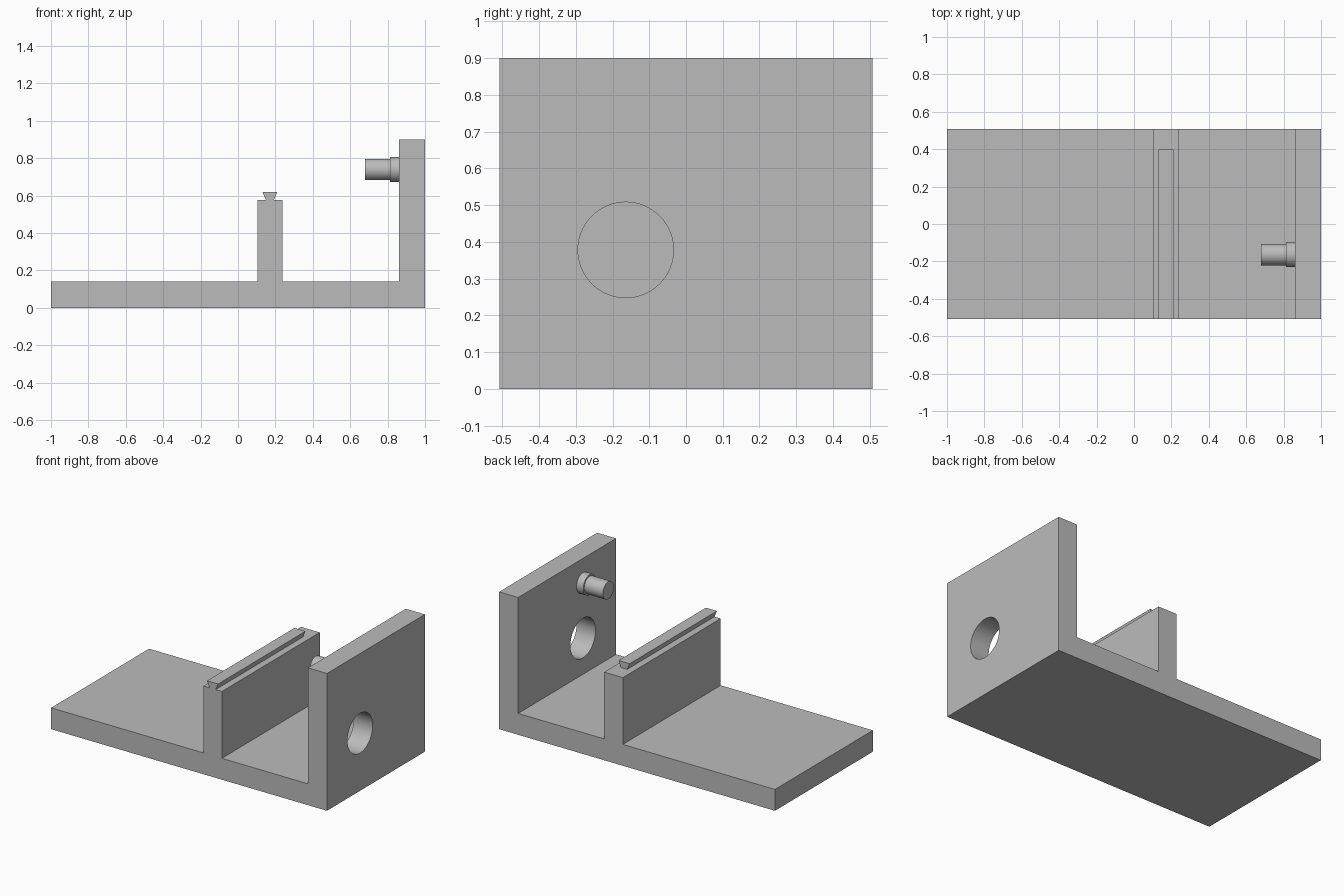
import bpy, bmesh, math
from mathutils import Matrix, Vector

if "Cube" in bpy.data.objects:
    bpy.data.objects.remove(bpy.data.objects["Cube"], do_unlink=True)

# Single plain grey
grey = bpy.data.materials.new("light grey")
grey.use_nodes = True
colour = (0.5, 0.5, 0.5, 1)
grey.diffuse_color = colour
grey.node_tree.nodes["Principled BSDF"].inputs["Base Color"].default_value = colour


def finish(name, bm):
    bmesh.ops.recalc_face_normals(bm, faces=bm.faces)
    mesh = bpy.data.meshes.new(name)
    bm.to_mesh(mesh)
    bm.free()
    mesh.materials.append(grey)
    obj = bpy.data.objects.new(name, mesh)
    bpy.context.collection.objects.link(obj)
    return obj


def select(obj):
    bpy.ops.object.select_all(action="DESELECT")
    obj.select_set(True)
    bpy.context.view_layer.objects.active = obj


def extrude_profile(name, points, y0, y1):
    """Extrude an x-z outline along y."""
    bm = bmesh.new()
    face = bm.faces.new([bm.verts.new((x, y0, z)) for x, z in points])
    new = bmesh.ops.extrude_face_region(bm, geom=[face])["geom"]
    verts = [v for v in new if isinstance(v, bmesh.types.BMVert)]
    bmesh.ops.translate(bm, verts=verts, vec=(0, y1 - y0, 0))
    return finish(name, bm)


def rod(name, x0, x1, y, z, radius):
    """Capped cylinder lying along x."""
    bm = bmesh.new()
    place = Matrix.Translation(Vector(((x0 + x1) / 2, y, z))) @ Matrix.Rotation(math.pi / 2, 4, "Y")
    bmesh.ops.create_cone(bm, cap_ends=True, segments=64, radius1=radius,
                          radius2=radius, depth=x1 - x0, matrix=place)
    return finish(name, bm)


def smooth(obj):
    select(obj)
    bpy.ops.object.shade_smooth_by_angle(angle=math.radians(30))


HALF_Y = 0.507
BASE_Z = 0.14
RIB = (0.103, 0.238)
RIB_Z = 0.578
WALL_X, WALL_Z = 0.862, 0.9
AXIS_Y = -0.164

# Bracket body: base plate, middle rib and end wall in one outline
body = extrude_profile("bracket_body", [
    (-1, 0), (1, 0), (1, WALL_Z), (WALL_X, WALL_Z), (WALL_X, BASE_Z),
    (RIB[1], BASE_Z), (RIB[1], RIB_Z), (RIB[0], RIB_Z), (RIB[0], BASE_Z),
    (-1, BASE_Z)], -HALF_Y, HALF_Y)

# Round hole through the end wall
cutter = rod("hole_cutter", 0.75, 1.1, AXIS_Y, 0.378, 0.13)
cutter.hide_render = True
cut = body.modifiers.new("hole", "BOOLEAN")
cut.operation = "DIFFERENCE"
cut.solver = "EXACT"
cut.object = cutter
select(body)
bpy.ops.object.modifier_apply(modifier=cut.name)
bpy.data.objects.remove(cutter, do_unlink=True)
smooth(body)

# Dovetail rail on the rib, stopping short of the back
mid = sum(RIB) / 2
extrude_profile("dovetail_rail", [
    (mid - 0.022, RIB_Z), (mid + 0.022, RIB_Z),
    (mid + 0.04, 0.62), (mid - 0.04, 0.62)], -HALF_Y, 0.398)

# Pin with collar on the inner side of the wall
smooth(rod("pin", 0.678, WALL_X, AXIS_Y, 0.74, 0.057))
smooth(rod("pin_collar", 0.813, WALL_X, AXIS_Y, 0.74, 0.067))
